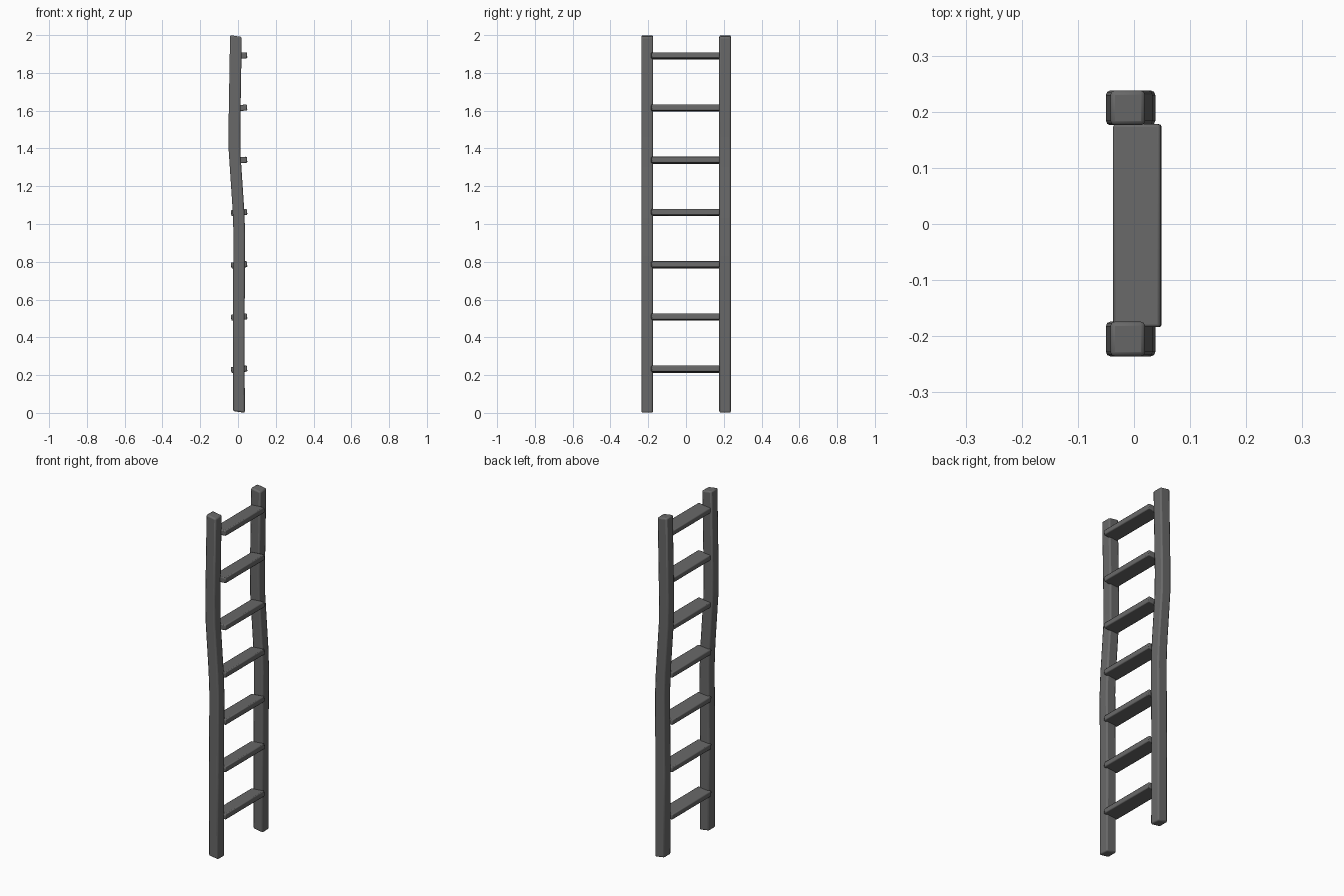
import bpy, bmesh, math
from mathutils import Matrix

if "Cube" in bpy.data.objects:
    bpy.data.objects.remove(bpy.data.objects["Cube"], do_unlink=True)

grey = bpy.data.materials.new("dark grey wood")
grey.use_nodes = True
colour = (0.14, 0.14, 0.14, 1)
grey.diffuse_color = colour
grey.node_tree.nodes["Principled BSDF"].inputs["Base Color"].default_value = colour


def finish(name, bm, bevel):
    """Turn a bmesh into a softly bevelled object."""
    bmesh.ops.recalc_face_normals(bm, faces=bm.faces)
    mesh = bpy.data.meshes.new(name)
    bm.to_mesh(mesh)
    bm.free()
    mesh.materials.append(grey)
    obj = bpy.data.objects.new(name, mesh)
    bpy.context.collection.objects.link(obj)
    mod = obj.modifiers.new("soft edges", 'BEVEL')
    mod.width = bevel
    mod.segments = 2
    mod.limit_method = 'ANGLE'
    mod.angle_limit = math.radians(40)
    bpy.ops.object.select_all(action='DESELECT')
    obj.select_set(True)
    bpy.context.view_layer.objects.active = obj
    bpy.ops.object.shade_smooth_by_angle(angle=math.radians(40))
    return obj


# Gently bent centre line of a rail: (x, z)
PATH = [(0.005, 0.005), (0.004, 0.5), (0.007, 0.95), (0.002, 1.08),
        (-0.018, 1.38), (-0.019, 1.52), (-0.011, 1.995)]
HALF = 0.031
TILT = 0.15
CORNERS = [(-1, -1), (1, -1), (1, 1), (-1, 1)]


def rail(name, y):
    bm = bmesh.new()
    rings = [[bm.verts.new((x + sx * HALF, y + sy * HALF, z - sx * HALF * TILT))
              for sx, sy in CORNERS] for x, z in PATH]
    for low, high in zip(rings, rings[1:]):
        for i in range(4):
            j = (i + 1) % 4
            bm.faces.new((low[i], low[j], high[j], high[i]))
    bm.faces.new(rings[0])
    bm.faces.new(rings[-1])
    return finish(name, bm, 0.008)


def rung(name, z):
    bm = bmesh.new()
    place = (Matrix.Translation((0.006, -0.003, z))
             @ Matrix.Rotation(math.radians(-5), 4, 'Y')
             @ Matrix.Diagonal((0.085, 0.362, 0.032, 1)))
    bmesh.ops.create_cube(bm, size=1, matrix=place)
    return finish(name, bm, 0.005)


# Side rails
rail("front_rail", -0.205)
rail("back_rail", 0.207)

# Evenly spaced flat rungs
for n in range(7):
    rung(f"rung_{n + 1}", 0.231 + n * 0.2765)
